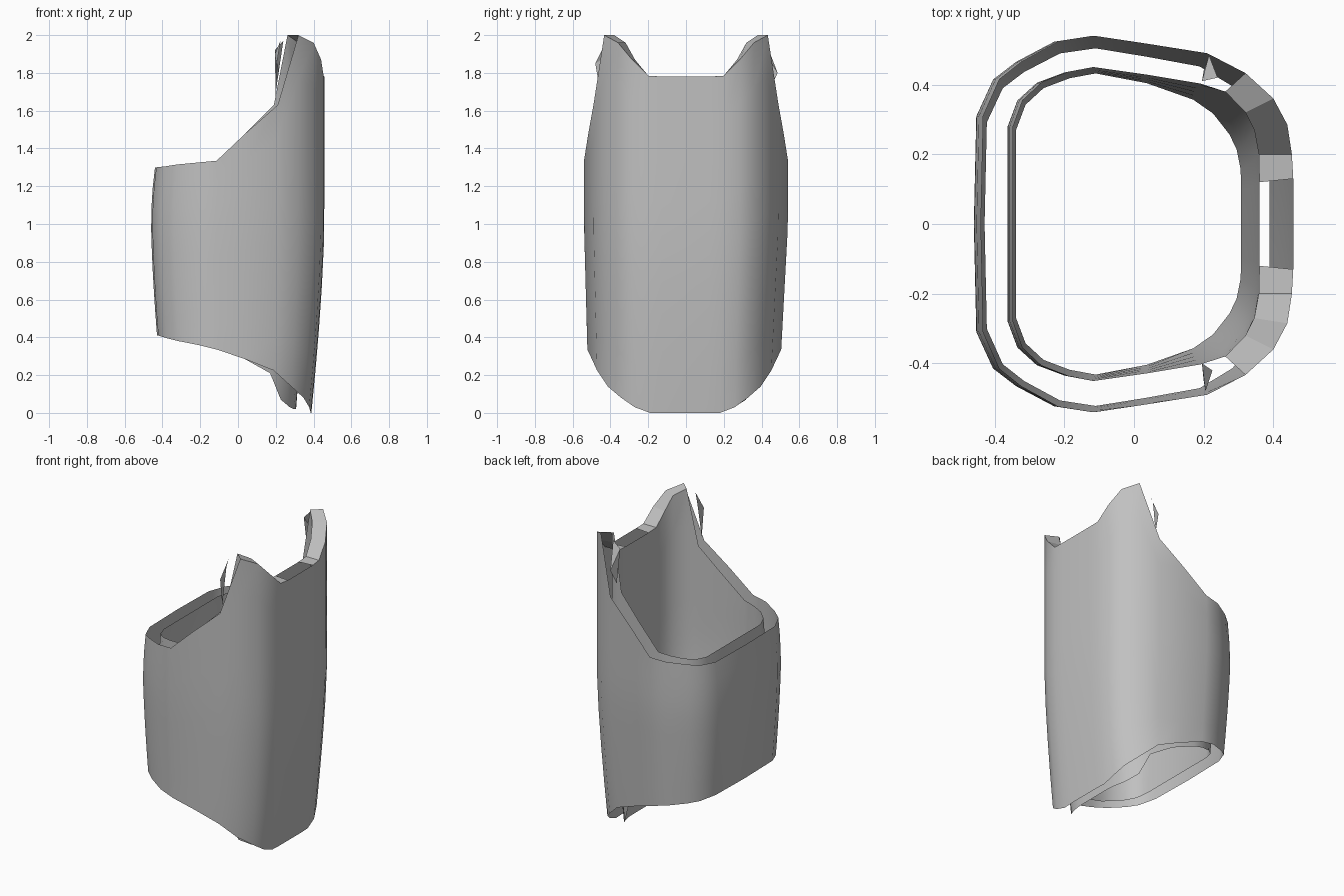
import bpy, math

if "Cube" in bpy.data.objects:
    bpy.data.objects.remove(bpy.data.objects["Cube"], do_unlink=True)

grey = bpy.data.materials.new("plain grey")
grey.use_nodes = True
grey.diffuse_color = (0.53, 0.53, 0.53, 1)
grey.node_tree.nodes["Principled BSDF"].inputs["Base Color"].default_value = (0.53, 0.53, 0.53, 1)

ROWS = 9
# Half outlines (x, y) at the widest height, from the tall side to the low side
OUTER = [(.457, 0), (.457, .13), (.453, .2), (.44, .285), (.4, .36), (.32, .433), (.21, .49),
         (.04, .517), (-.12, .54), (-.23, .523), (-.34, .465), (-.405, .415), (-.453, .31), (-.46, 0)]
INNER = [(.36, 0), (.36, .12), (.358, .2), (.345, .27), (.32, .32), (.262, .38), (.19, .403),
         (.04, .428), (-.12, .45), (-.2, .435), (-.28, .405), (-.335, .355), (-.363, .28), (-.363, 0)]
# Upper and lower rim heights for each outline point
TOP = [1.78, 1.78, 1.785, 1.87, 1.96, 2, 1.63, 1.48, 1.335, 1.325, 1.315, 1.305, 1.3, 1.3]
OUTER_LOW = [0, 0, 0, .03, .08, .14, .225, .285, .335, .36, .38, .395, .41, .41]
INNER_LOW = [.02, .02, .02, .02, .03, .07, .21] + OUTER_LOW[7:]


def outer_taper(x, y):
    return .1 if y > 0 else .05


def inner_taper(x, y):
    return .06 + .45 * max(0, x)


def tapered(x, y, z, side_taper):
    """Narrow the wall towards its lower end and the low rim."""
    below, above = max(0, 1 - z), max(0, z - 1)
    fx = 1 - .15 * below ** 1.5
    if x < 0:
        fx -= .5 * above ** 2
    return (x * fx, y * (1 - side_taper(x, y) * below), z)


def make_object(name, verts, faces, smooth=True):
    mesh = bpy.data.meshes.new(name)
    mesh.from_pydata(verts, [], faces)
    mesh.materials.append(grey)
    ob = bpy.data.objects.new(name, mesh)
    bpy.context.collection.objects.link(ob)
    if smooth:
        bpy.ops.object.select_all(action='DESELECT')
        ob.select_set(True)
        bpy.context.view_layer.objects.active = ob
        bpy.ops.object.shade_smooth_by_angle(angle=math.radians(40))


def make_shell(name, half, low, side_taper, inward):
    """Open tube through a mirrored outline, with slanted rims."""
    columns = [(x, y, t, b) for (x, y), t, b in zip(half, TOP, low)]
    columns += [(x, -y, t, b) for x, y, t, b in columns[-2:0:-1]]
    verts = [tapered(x, y, b + (t - b) * r / (ROWS - 1), side_taper)
             for x, y, t, b in columns for r in range(ROWS)]
    faces, n = [], len(columns)
    for c in range(n):
        for r in range(ROWS - 1):
            a, d = c * ROWS + r, (c + 1) % n * ROWS + r
            face = (a, d, d + 1, a + 1)
            faces.append(face[::-1] if inward else face)
    make_object(name, verts, faces)


make_shell("outer_shell", OUTER, OUTER_LOW, outer_taper, False)
make_shell("inner_shell", INNER, INNER_LOW, inner_taper, True)

# Strips joining the two rims along the raised corners
for side, label in ((1, "back"), (-1, "front")):
    verts, faces = [], []
    for i in range(1, 6):
        for x, y in (OUTER[i], INNER[i]):
            verts.append((x, side * y, TOP[i]))
    for i in range(0, 8, 2):
        face = (i, i + 2, i + 3, i + 1)
        faces.append(face if side > 0 else face[::-1])
    make_object(label + "_rim_strip", verts, faces, smooth=False)

# Torn flaps hanging beside the raised corners
make_object("back_flap", [(.195, .41, 1.92), (.24, .42, 1.97), (.215, .485, 1.8), (.2, .44, 1.7)],
            [(0, 1, 2), (0, 2, 3)], smooth=False)
make_object("front_flap", [(.195, -.4, 1.9), (.225, -.42, 1.97), (.205, -.48, 1.85), (.2, -.45, 1.67)],
            [(0, 2, 1), (0, 3, 2)], smooth=False)
